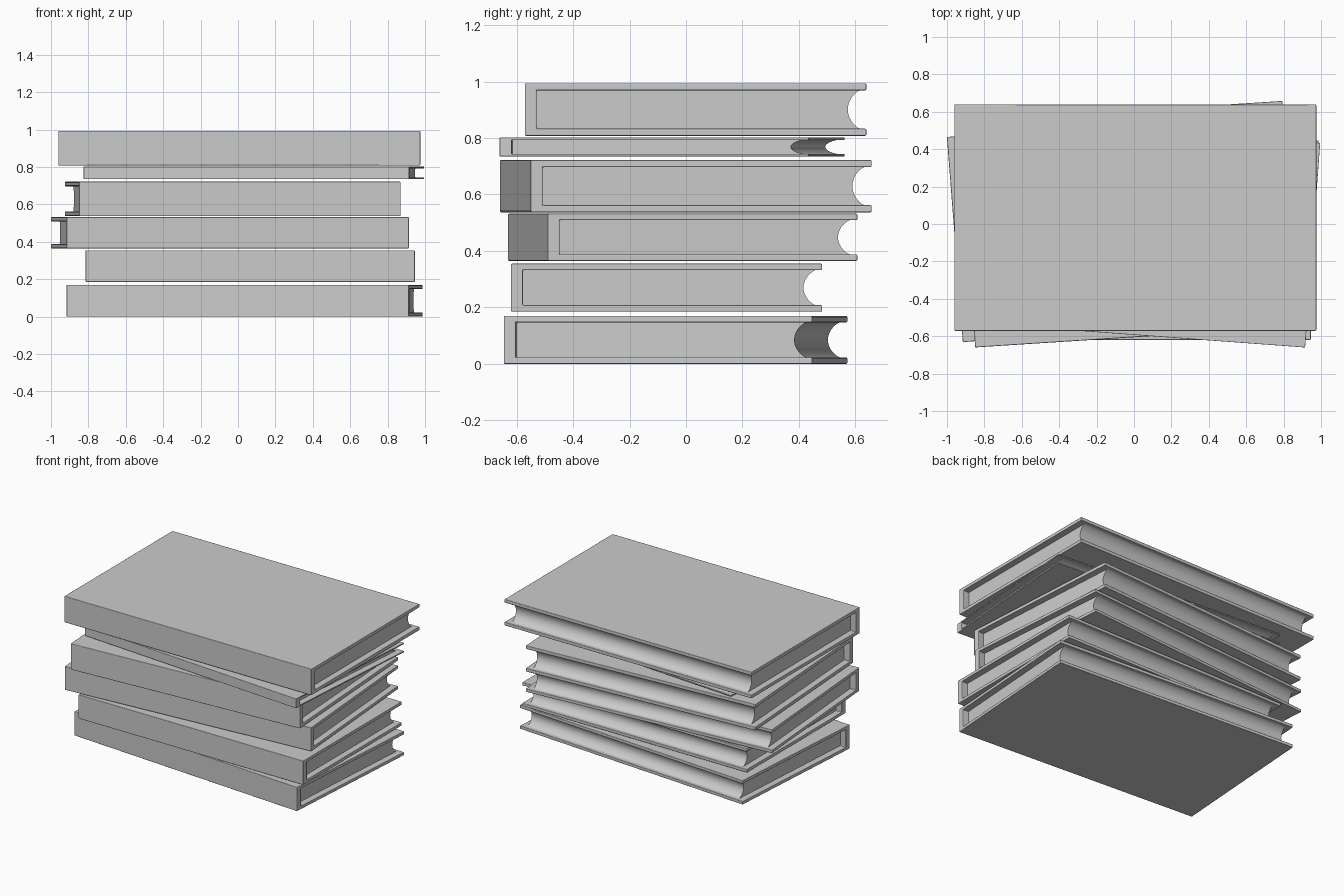
import bpy, bmesh, math

if "Cube" in bpy.data.objects:
    bpy.data.objects.remove(bpy.data.objects["Cube"])

grey = bpy.data.materials.new("plain_grey")
grey.diffuse_color = (0.6, 0.6, 0.6, 1)
grey.use_nodes = True
grey.node_tree.nodes["Principled BSDF"].inputs["Base Color"].default_value = grey.diffuse_color


def extrude_profile(name, profile, length, bevel=0.0):
    """Extrude a closed (y, z) outline along x, centred on x = 0."""
    bm = bmesh.new()
    face = bm.faces.new([bm.verts.new((-length / 2, y, z)) for y, z in profile])
    out = bmesh.ops.extrude_face_region(bm, geom=[face])
    moved = [v for v in out["geom"] if isinstance(v, bmesh.types.BMVert)]
    bmesh.ops.translate(bm, verts=moved, vec=(length, 0, 0))
    bmesh.ops.recalc_face_normals(bm, faces=bm.faces[:])
    mesh = bpy.data.meshes.new(name)
    bm.to_mesh(mesh)
    bm.free()
    mesh.materials.append(grey)
    obj = bpy.data.objects.new(name, mesh)
    bpy.context.collection.objects.link(obj)
    if bevel:
        mod = obj.modifiers.new("soft_edges", 'BEVEL')
        mod.width, mod.segments = bevel, 2
        mod.harden_normals = True
    bpy.ops.object.select_all(action='DESELECT')
    obj.select_set(True)
    bpy.context.view_layer.objects.active = obj
    bpy.ops.object.shade_smooth_by_angle(angle=math.radians(35))
    return obj


def book(name, length, depth, z0, z1, x, y, turn):
    h = z1 - z0
    t = 0.135 * h                      # board thickness
    spine = 0.042                      # spine thickness
    f, b = -depth / 2, depth / 2
    # C-shaped cover: two boards joined by the spine at the front
    cover = extrude_profile(name + "_cover", [
        (f, 0), (b, 0), (b, t), (f + spine, t),
        (f + spine, h - t), (b, h - t), (b, h), (f, h)], length, 0.025 * h)
    # page block with a hollow fore edge, set back from the boards
    lo, hi = t - 0.002 * h, h - t + 0.002 * h
    n = 16
    hollow = []
    for i in range(n + 1):
        u = -math.cos(math.pi * i / n)
        hollow.append((b - 0.022 - 0.044 * (1 - u * u) ** 0.75,
                       (lo + hi) / 2 + u * (hi - lo) / 2))
    s = f + spine - 0.004
    pages = extrude_profile(name + "_pages", [(s, lo)] + hollow + [(s, hi)],
                            length - 0.09)
    for o in (cover, pages):
        o.location = (x, y, z0)
        o.rotation_euler.z = turn


# name, length, depth, bottom, top, centre x, centre y, turn
books = [
    ("bottom_book", 1.835, 1.095, 0.000, 0.170, 0.035, -0.037, -0.068),
    ("second_book", 1.760, 1.102, 0.185, 0.355, 0.065, -0.069, 0.0),
    ("third_book", 1.835, 1.100, 0.365, 0.532, -0.043, -0.012, 0.0776),
    ("fourth_book", 1.723, 1.210, 0.537, 0.722, -0.028, -0.001, 0.064),
    ("thin_book", 1.745, 1.097, 0.735, 0.802, 0.085, -0.049, -0.0735),
    ("top_book", 1.935, 1.210, 0.808, 0.994, 0.007, 0.034, 0.0),
]
for spec in books:
    book(*spec)
